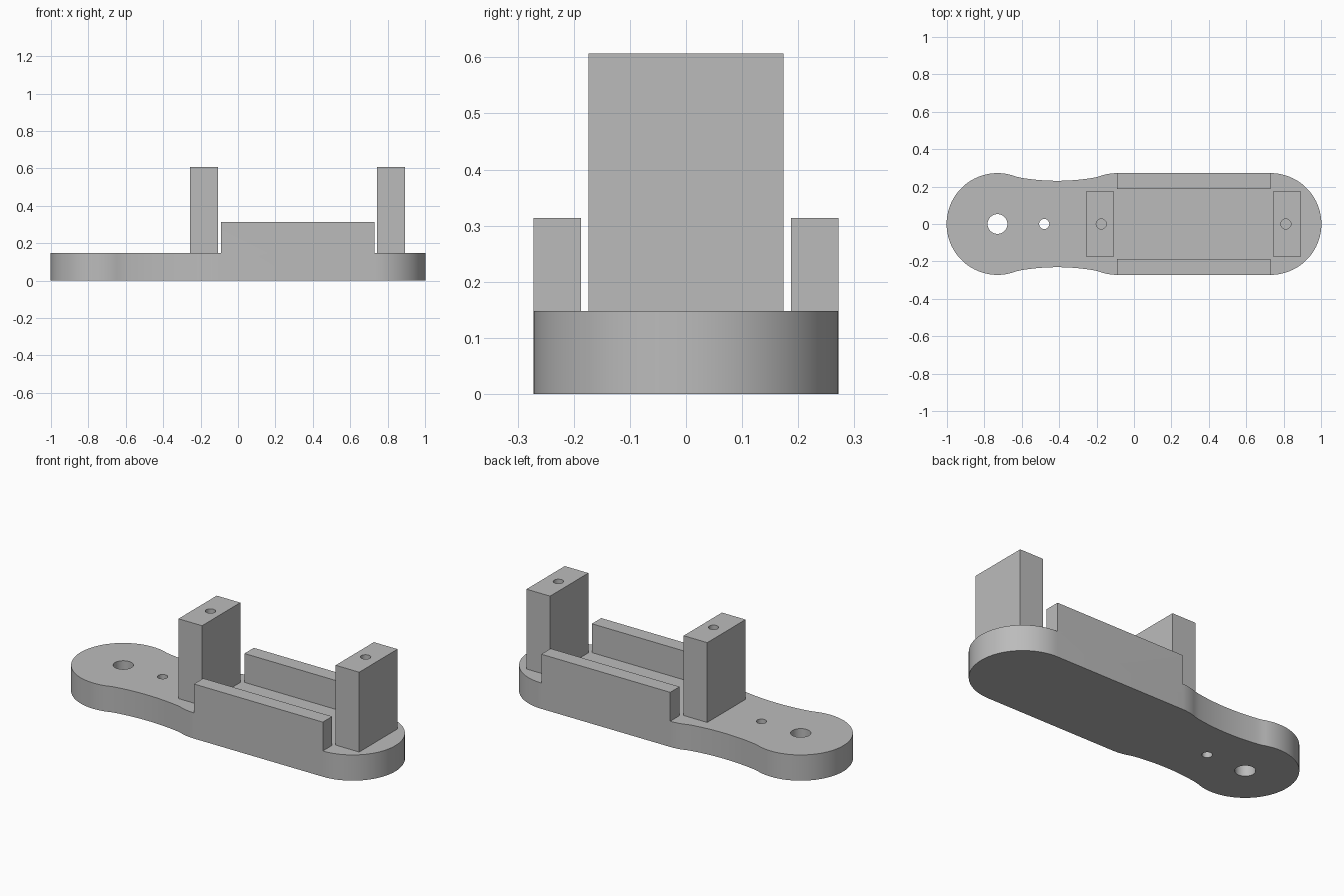
import bpy, bmesh
from math import pi, cos, sin

if "Cube" in bpy.data.objects:
    bpy.data.objects.remove(bpy.data.objects["Cube"])

R = 0.272          # end radius of the base
BASE_H = 0.148
END_X = 0.73
NECK_X = -0.09

grey = bpy.data.materials.new("plain grey")
grey.use_nodes = True
grey.diffuse_color = (0.5, 0.5, 0.5, 1)
grey.node_tree.nodes["Principled BSDF"].inputs["Base Color"].default_value = (0.5, 0.5, 0.5, 1)


def prism(name, outline, z0, z1):
    """Extrude a counter-clockwise outline from z0 to z1."""
    bm = bmesh.new()
    face = bm.faces.new([bm.verts.new((x, y, z0)) for x, y in outline])
    ext = bmesh.ops.extrude_face_region(bm, geom=[face], use_keep_orig=True)
    verts = [g for g in ext["geom"] if isinstance(g, bmesh.types.BMVert)]
    bmesh.ops.translate(bm, verts=verts, vec=(0, 0, z1 - z0))
    bmesh.ops.recalc_face_normals(bm, faces=bm.faces)
    mesh = bpy.data.meshes.new(name)
    bm.to_mesh(mesh)
    bm.free()
    mesh.materials.append(grey)
    obj = bpy.data.objects.new(name, mesh)
    bpy.context.collection.objects.link(obj)
    return obj


def arc(cx, cy, r, a0, a1, n):
    steps = [a0 + (a1 - a0) * i / n for i in range(n + 1)]
    return [(cx + r * cos(a), cy + r * sin(a)) for a in steps]


def box(name, x0, x1, y0, y1, z0, z1):
    return prism(name, [(x0, y0), (x1, y0), (x1, y1), (x0, y1)], z0, z1)


def cylinder(name, x, r, z0, z1):
    return prism(name, arc(x, 0, r, 0, 2 * pi, 48)[:-1], z0, z1)


def combine(target, tool, operation):
    """Apply a boolean and discard the tool object."""
    mod = target.modifiers.new(operation, "BOOLEAN")
    mod.operation, mod.object, mod.solver = operation, tool, "EXACT"
    tool.hide_render = True
    graph = bpy.context.evaluated_depsgraph_get()
    mesh = bpy.data.meshes.new_from_object(target.evaluated_get(graph))
    target.modifiers.clear()
    target.data = mesh
    bpy.data.objects.remove(tool)


# Base: straight body, rounded ends and a shallow waist
upper = arc(END_X, 0, R, 0, pi / 2, 24)
upper += arc(NECK_X, 0, R, pi / 2, pi / 2 + 0.37, 8)
waist_x, half, sag = -0.41, 0.22, 0.021
waist_r = (half ** 2 + sag ** 2) / (2 * sag)
spread = 0.17
upper += arc(waist_x, 0.231 + waist_r, waist_r, -pi / 2 + spread, -pi / 2 - spread, 16)
upper += arc(-END_X, 0, R, pi / 2 - 0.37, pi, 32)
lower = [(x, -y) for x, y in reversed(upper[1:-1])]
base = prism("base_plate", upper + lower, 0, BASE_H)

# Side rails, flush with the base sides
for side in (-1, 1):
    y0, y1 = sorted((side * 0.187, side * R))
    combine(base, box("rail", NECK_X, END_X, y0, y1, 0.08, 0.314), "UNION")

# Through holes in the rounded arm
for x, r in ((-END_X, 0.053), (-0.48, 0.027)):
    combine(base, cylinder("hole_cutter", x, r, -0.1, 0.3), "DIFFERENCE")

# Mounting posts with blind screw holes
parts = [base]
for name, x, hole_x in (("inner_post", -0.182, -0.175), ("outer_post", 0.818, 0.812)):
    post = box(name, x - 0.075, x + 0.075, -0.174, 0.174, BASE_H, 0.607)
    combine(post, cylinder("hole_cutter", hole_x, 0.027, 0.3, 0.7), "DIFFERENCE")
    parts.append(post)

for obj in parts:
    bpy.ops.object.select_all(action="DESELECT")
    obj.select_set(True)
    bpy.context.view_layer.objects.active = obj
    bpy.ops.object.shade_smooth_by_angle(angle=pi / 6)
